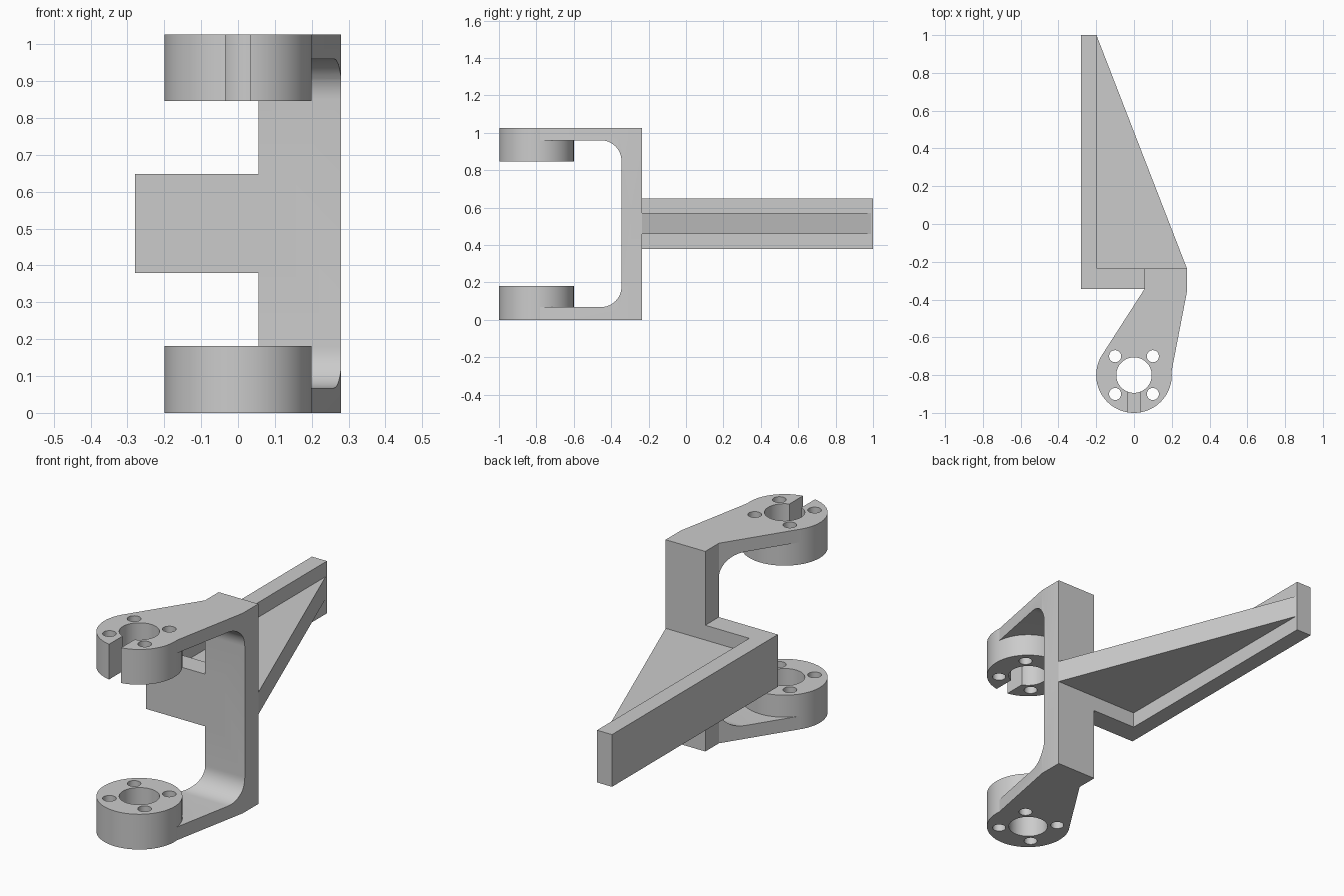
import bpy, bmesh
from math import sin, cos, pi, atan2, acos, hypot
from mathutils import Matrix

if "Cube" in bpy.data.objects:
    bpy.data.objects.remove(bpy.data.objects["Cube"])

HEIGHT = 1.027
CX, CY, R = 0.0, -0.8, 0.2      # boss axis and radius
BACK, FRONT = -0.235, -0.345    # upright wall faces


def prism(name, pts, lo, hi, axis='Z'):
    """Extrude a 2D outline: (x, y) along Z, or (y, z) along X."""
    place = (lambda a, b, h: (a, b, h)) if axis == 'Z' else (lambda a, b, h: (h, a, b))
    bm = bmesh.new()
    n = len(pts)
    bot = [bm.verts.new(place(a, b, lo)) for a, b in pts]
    top = [bm.verts.new(place(a, b, hi)) for a, b in pts]
    bm.faces.new(bot[::-1])
    bm.faces.new(top)
    for i in range(n):
        j = (i + 1) % n
        bm.faces.new((bot[i], bot[j], top[j], top[i]))
    bmesh.ops.recalc_face_normals(bm, faces=bm.faces)
    me = bpy.data.meshes.new(name)
    bm.to_mesh(me)
    bm.free()
    ob = bpy.data.objects.new(name, me)
    bpy.context.collection.objects.link(ob)
    return ob


def arc(cx, cy, r, a0, a1, n):
    return [(cx + r * cos(a0 + (a1 - a0) * i / n), cy + r * sin(a0 + (a1 - a0) * i / n))
            for i in range(n + 1)]


def disc(name, x, y, r, lo, hi, n=64):
    return prism(name, arc(x, y, r, 0, 2 * pi, n)[:-1], lo, hi)


def rect(x0, x1, y0, y1):
    return [(x0, y0), (x1, y0), (x1, y1), (x0, y1)]


def boolean(target, tool, op):
    mod = target.modifiers.new(op, 'BOOLEAN')
    mod.operation, mod.solver, mod.object = op, 'EXACT', tool
    bpy.context.view_layer.objects.active = target
    bpy.ops.object.modifier_apply(modifier=mod.name)
    bpy.data.objects.remove(tool)


# C-shaped yoke: side profile with filleted inner corners
f = 0.11
profile = [(-0.9, 0), (BACK, 0), (BACK, HEIGHT), (-0.9, HEIGHT), (-0.9, 0.96)]
profile += arc(FRONT - f, 0.96 - f, f, pi / 2, 0, 12)
profile += arc(FRONT - f, 0.068 + f, f, 0, -pi / 2, 12)
profile += [(-0.9, 0.068)]
bracket = prism("hinge_bracket", profile, -0.4, 0.4, 'X')

# trim the yoke to its tapered plan
px, py = 0.055, FRONT
t = atan2(py - CY, px - CX) + acos(R / hypot(px - CX, py - CY))
plan = [(CX, CY), (0.199, -0.78), (0.28, -0.36), (0.28, BACK), (px, BACK), (px, py),
        (CX + R * cos(t), CY + R * sin(t))]
boolean(bracket, prism("plan_trim", plan, -0.1, 1.2), 'INTERSECT')

# round bosses at both ends of the yoke
for lo, hi in ((0, 0.181), (0.846, HEIGHT)):
    boolean(bracket, disc("boss", CX, CY, R, lo, hi, 96), 'UNION')

# L-shaped mounting arm
arm = [(-0.28, FRONT), (0.15, FRONT), (0.15, BACK), (-0.195, BACK), (-0.195, 1), (-0.28, 1)]
boolean(bracket, prism("mounting_arm", arm, 0.38, 0.648), 'UNION')

# triangular stiffening web, embedded slightly in arm and wall
web = [(-0.23, -0.29), (0.28, -0.29), (0.28, BACK), (-0.195, 0.99), (-0.23, 0.99)]
boolean(bracket, prism("web", web, 0.459, 0.572), 'UNION')

# bore, four bolt holes and the slot in the upper boss
boolean(bracket, disc("bore", CX, CY, 0.094, -0.1, 1.2), 'DIFFERENCE')
for sx in (-1, 1):
    for sy in (-1, 1):
        boolean(bracket, disc("bolt_hole", CX + 0.1 * sx, CY + 0.1 * sy, 0.032, -0.1, 1.2, 32),
                'DIFFERENCE')
boolean(bracket, prism("slot", rect(-0.034, 0.034, -1.1, CY), 0.7, 1.2), 'DIFFERENCE')

bpy.ops.object.select_all(action='DESELECT')
bracket.select_set(True)
bpy.context.view_layer.objects.active = bracket
bpy.ops.object.shade_smooth_by_angle(angle=pi / 9)
